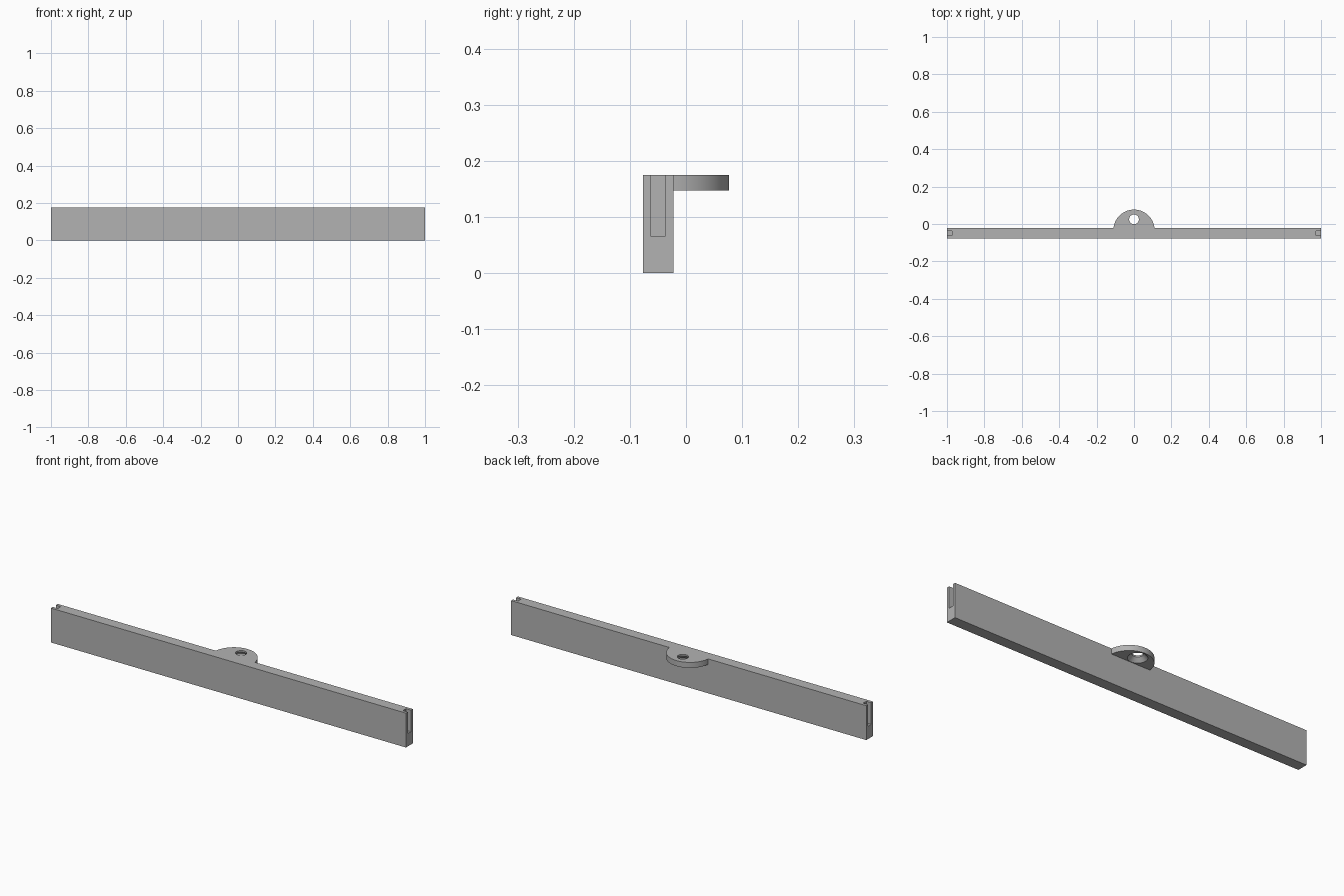
import bpy
import math
from mathutils import Vector

default = bpy.data.objects.get("Cube")
if default:
    bpy.data.objects.remove(default)

grey = bpy.data.materials.new("mid_grey")
grey.use_nodes = True
colour = (0.45, 0.45, 0.45, 1)
grey.diffuse_color = colour
grey.node_tree.nodes["Principled BSDF"].inputs["Base Color"].default_value = colour


def box(name, low, high):
    low, high = Vector(low), Vector(high)
    bpy.ops.mesh.primitive_cube_add(size=1, location=(low + high) / 2)
    ob = bpy.context.object
    ob.name = name
    ob.scale = high - low
    bpy.ops.object.transform_apply(location=True, rotation=False, scale=True)
    return ob


def cone(name, y, bottom, top, r_bottom, r_top, sides):
    bpy.ops.mesh.primitive_cone_add(vertices=sides, radius1=r_bottom, radius2=r_top,
                                    depth=top - bottom, location=(0, y, (bottom + top) / 2))
    ob = bpy.context.object
    ob.name = name
    bpy.ops.object.transform_apply(location=True, rotation=False, scale=True)
    return ob


def combine(target, other, operation):
    mod = target.modifiers.new(operation.lower(), 'BOOLEAN')
    mod.object = other
    mod.operation = operation
    mod.solver = 'EXACT'
    bpy.context.view_layer.objects.active = target
    bpy.ops.object.modifier_apply(modifier=mod.name)
    bpy.data.objects.remove(other)


FRONT, BACK, TOP = -0.077, -0.022, 0.175
TAB_BOTTOM, HOLE_Y = 0.147, 0.025

# Long straight bar with an open-topped slot in each end
bar = box("bar", (-1, FRONT, 0), (1, BACK, TOP))
for side in (-1, 1):
    x = sorted((side * 0.972, side * 1.1))
    slot = box("slot_cutter", (x[0], -0.062, 0.065), (x[1], -0.037, TOP + 0.1))
    combine(bar, slot, 'DIFFERENCE')

# Rounded mounting tab behind the bar, flush with its top
tab = cone("mounting_tab", -0.033, TAB_BOTTOM, TOP, 0.11, 0.11, 96)
combine(tab, box("tab_trim", (-0.5, -0.5, 0), (0.5, BACK, 0.5)), 'DIFFERENCE')

# Screw hole, countersunk from below
combine(tab, cone("hole_cutter", HOLE_Y, 0.1, 0.3, 0.026, 0.026, 48), 'DIFFERENCE')
combine(tab, cone("countersink_cutter", HOLE_Y, TAB_BOTTOM - 0.001, 0.167, 0.046, 0.026, 48), 'DIFFERENCE')

for ob in (bar, tab):
    ob.data.materials.clear()
    ob.data.materials.append(grey)

bpy.ops.object.select_all(action='DESELECT')
tab.select_set(True)
bpy.context.view_layer.objects.active = tab
bpy.ops.object.shade_smooth_by_angle(angle=math.radians(30))
